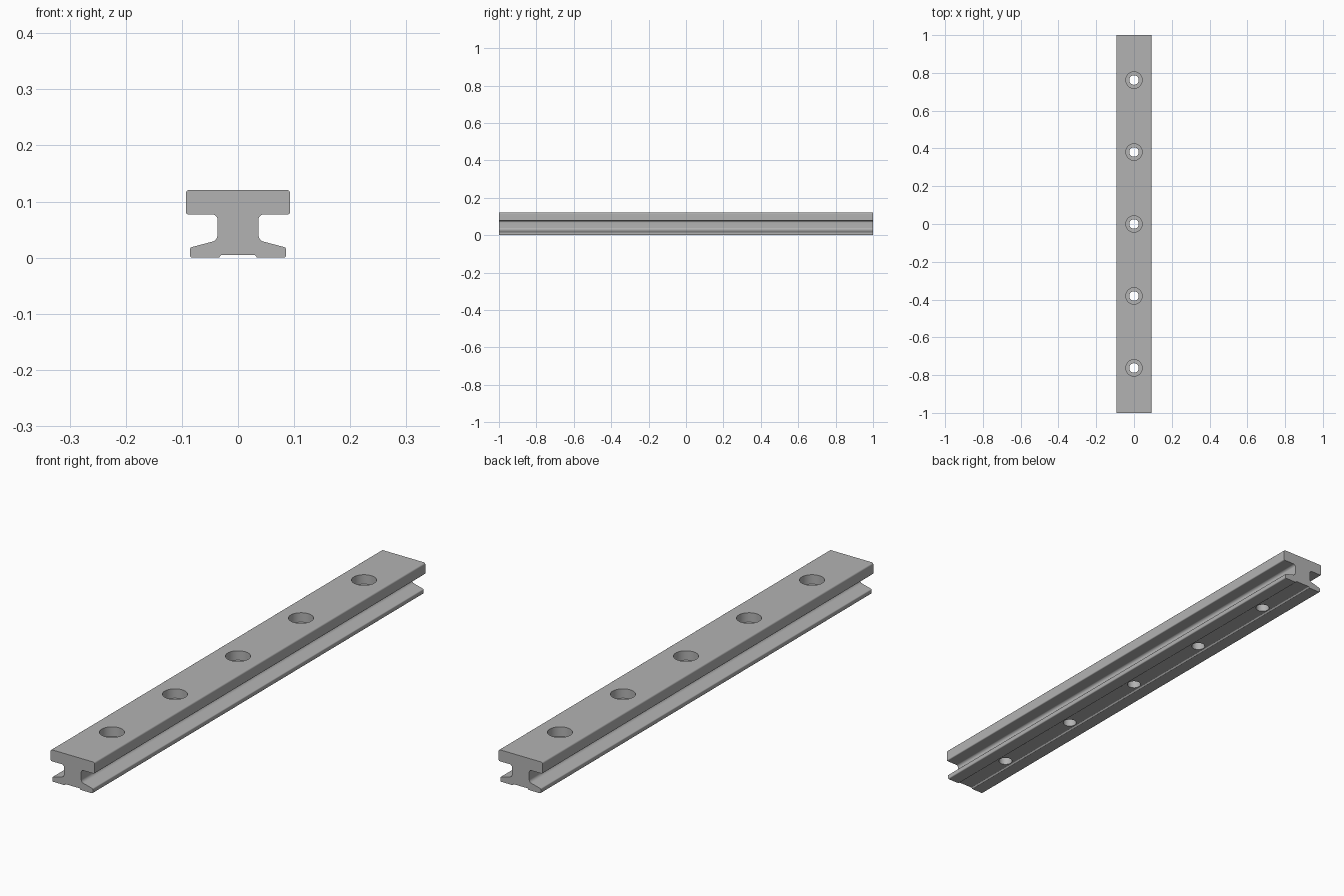
import bpy
import bmesh
from math import radians, tan
from mathutils import Vector

if "Cube" in bpy.data.objects:
    bpy.data.objects.remove(bpy.data.objects["Cube"], do_unlink=True)

LENGTH = 2.0
HEIGHT = 0.121
HOLE_PITCH = 0.381

# Right half of the rail section: x, z, corner radius
HALF_SECTION = [
    (0.030, 0.005, 0.003), (0.034, 0, 0.002),           # base relief
    (0.0855, 0, 0.004), (0.0855, 0.018, 0.004),         # foot
    (0.0366, 0.031, 0.012), (0.0366, 0.077, 0.009),     # web
    (0.0925, 0.077, 0.004), (0.0925, HEIGHT, 0.006),    # head
]


def rounded(corners, steps=6):
    """Replace every corner of a closed outline with an arc."""
    outline = []
    for i, (x, z, radius) in enumerate(corners):
        here = Vector((x, z))
        before = Vector(corners[i - 1][:2]) - here
        after = Vector(corners[(i + 1) % len(corners)][:2]) - here
        before.normalize()
        after.normalize()
        half = before.angle(after) / 2
        reach = radius / tan(half)
        start, end = here + before * reach, here + after * reach
        middle = (before + after).normalized()
        centre = here + middle * (reach ** 2 + radius ** 2) ** 0.5
        for k in range(steps + 1):
            spoke = start.lerp(end, k / steps) - centre
            outline.append(centre + spoke.normalized() * radius)
    return outline


def extrude_section(name, outline):
    bm = bmesh.new()
    face = bm.faces.new([bm.verts.new((p.x, -LENGTH / 2, p.y)) for p in outline])
    new = bmesh.ops.extrude_face_region(bm, geom=[face])["geom"]
    bmesh.ops.translate(bm, vec=(0, LENGTH, 0),
                        verts=[v for v in new if isinstance(v, bmesh.types.BMVert)])
    bmesh.ops.recalc_face_normals(bm, faces=bm.faces)
    mesh = bpy.data.meshes.new(name)
    bm.to_mesh(mesh)
    bm.free()
    obj = bpy.data.objects.new(name, mesh)
    bpy.context.collection.objects.link(obj)
    return obj


def drill(target, y, radius, bottom, top):
    """Cut a vertical round hole through the target."""
    bpy.ops.mesh.primitive_cylinder_add(vertices=48, radius=radius, depth=top - bottom,
                                        location=(0, y, (top + bottom) / 2))
    cutter = bpy.context.object
    cutter.hide_render = True
    cut = target.modifiers.new("hole", "BOOLEAN")
    cut.operation = "DIFFERENCE"
    cut.solver = "EXACT"
    cut.object = cutter
    bpy.context.view_layer.objects.active = target
    bpy.ops.object.modifier_apply(modifier=cut.name)
    bpy.data.objects.remove(cutter, do_unlink=True)


# Rail body
mirrored = [(-x, z, r) for x, z, r in reversed(HALF_SECTION)]
rail = extrude_section("guide_rail", rounded(HALF_SECTION + mirrored))

# Counterbored mounting holes
for i in range(-2, 3):
    drill(rail, i * HOLE_PITCH, 0.0435, HEIGHT - 0.036, HEIGHT + 0.05)
    drill(rail, i * HOLE_PITCH, 0.025, -0.05, HEIGHT)

# Grey steel
steel = bpy.data.materials.new("grey_steel")
steel.use_nodes = True
colour = (0.45, 0.45, 0.45, 1)
steel.diffuse_color = colour
steel.node_tree.nodes["Principled BSDF"].inputs["Base Color"].default_value = colour
rail.data.materials.clear()
rail.data.materials.append(steel)

# Smooth fillets and bores, crisp ends and rims
bpy.ops.object.select_all(action="DESELECT")
rail.select_set(True)
bpy.context.view_layer.objects.active = rail
bpy.ops.object.shade_smooth_by_angle(angle=radians(30))
weighted = rail.modifiers.new("flat_faces", "WEIGHTED_NORMAL")
weighted.keep_sharp = True
